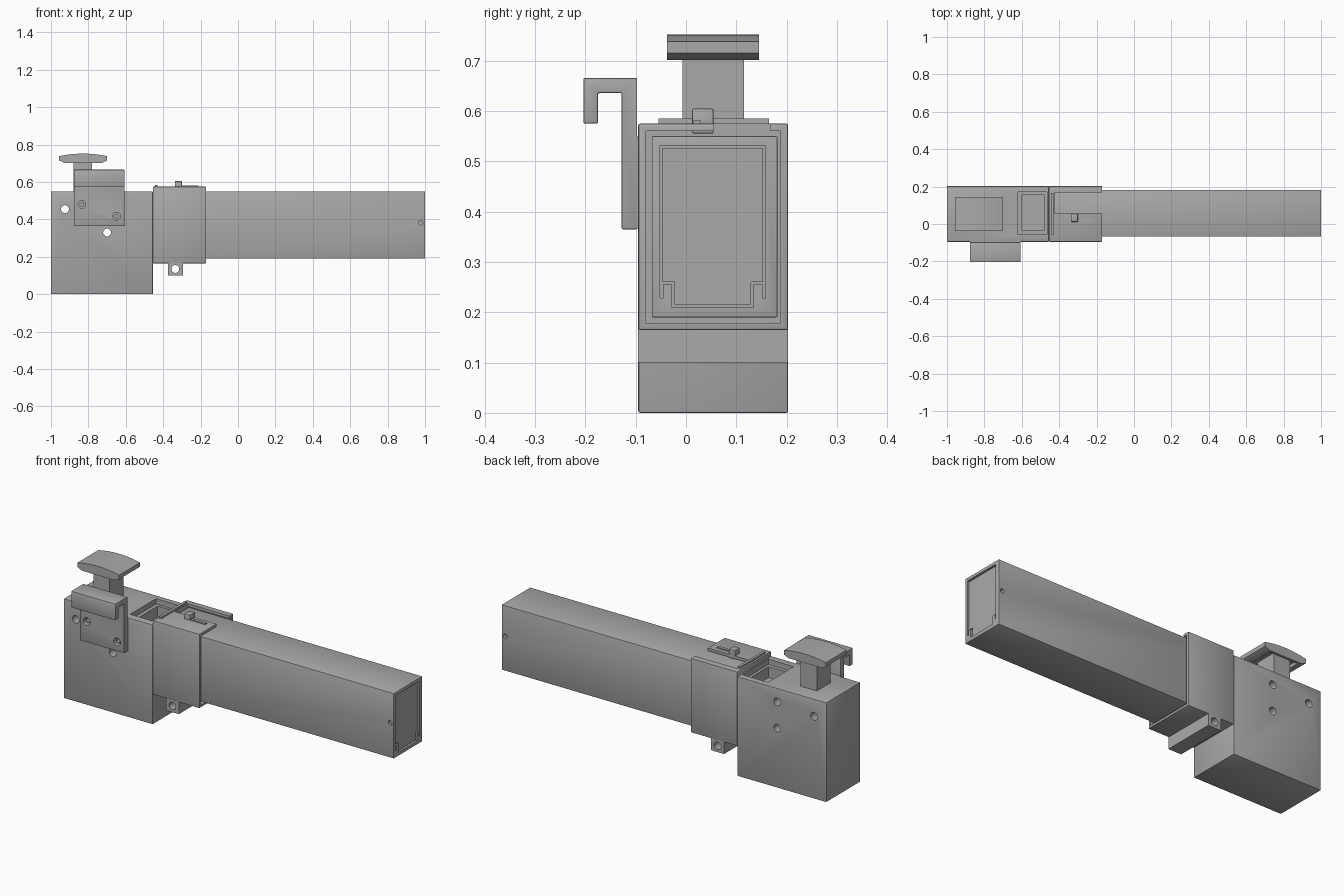
import bpy
import bmesh
import math
from mathutils import Matrix, Vector

if "Cube" in bpy.data.objects:
    bpy.data.objects.remove(bpy.data.objects["Cube"])

GREY = (0.4, 0.4, 0.4, 1)
grey = bpy.data.materials.new("plain grey")
grey.use_nodes = True
grey.diffuse_color = GREY
grey.node_tree.nodes["Principled BSDF"].inputs["Base Color"].default_value = GREY


def finish(name, bm, bevel=0):
    """Turn a bmesh into a named grey object."""
    bmesh.ops.recalc_face_normals(bm, faces=bm.faces)
    if bevel:
        bmesh.ops.bevel(bm, geom=bm.edges[:], offset=bevel, segments=2,
                        profile=0.5, affect='EDGES')
    mesh = bpy.data.meshes.new(name)
    bm.to_mesh(mesh)
    bm.free()
    mesh.materials.append(grey)
    ob = bpy.data.objects.new(name, mesh)
    bpy.context.collection.objects.link(ob)
    return ob


def box(name, x, y, z, bevel=0):
    """Box given by its (low, high) range on each axis."""
    bm = bmesh.new()
    spans = (x, y, z)
    size = [b - a for a, b in spans]
    mid = Vector([(a + b) / 2 for a, b in spans])
    bmesh.ops.create_cube(bm, size=1, matrix=Matrix.Translation(mid) @ Matrix.Diagonal((*size, 1)))
    return finish(name, bm, bevel)


def prism(name, points, axis, low, high, bevel=0):
    """Extrude an outline along x (points are y, z) or y (points are x, z)."""
    bm = bmesh.new()
    place = (lambda p: (low, p[0], p[1])) if axis == 'x' else (lambda p: (p[0], low, p[1]))
    face = bm.faces.new([bm.verts.new(place(p)) for p in points])
    out = bmesh.ops.extrude_face_region(bm, geom=[face])
    step = (high - low, 0, 0) if axis == 'x' else (0, high - low, 0)
    bmesh.ops.translate(bm, vec=step, verts=[v for v in out["geom"] if isinstance(v, bmesh.types.BMVert)])
    return finish(name, bm, bevel)


def rod(name, x, z, radius, y=(-0.4, 0.4)):
    """Round rod along y."""
    bm = bmesh.new()
    turn = Matrix.Translation((x, sum(y) / 2, z)) @ Matrix.Rotation(math.pi / 2, 4, 'X')
    bmesh.ops.create_cone(bm, cap_ends=True, segments=24, radius1=radius, radius2=radius,
                          depth=y[1] - y[0], matrix=turn)
    return finish(name, bm)


def cut(ob, *cutters):
    """Subtract the cutters and remove them."""
    bpy.context.view_layer.objects.active = ob
    for c in cutters:
        c.hide_render = True
        mod = ob.modifiers.new("cut", 'BOOLEAN')
        mod.operation = 'DIFFERENCE'
        mod.solver = 'EXACT'
        mod.object = c
        bpy.ops.object.modifier_apply(modifier=mod.name)
        bpy.data.objects.remove(c)
    return ob


WIDE = (-0.095, 0.203)

# Rear housing with a top pocket and three cross holes
housing = box("housing", (-1, -0.455), WIDE, (0, 0.55), 0.004)
cut(housing,
    box("pocket", (-0.62, -0.465), (-0.055, 0.17), (0.52, 0.7)),
    box("deep_pocket", (-0.60, -0.48), (-0.035, 0.155), (0.46, 0.7)),
    *[rod("hole", x, z, 0.021) for x, z in ((-0.925, 0.455), (-0.70, 0.33), (-0.70, 0.475))])

# Sleeve that holds the tube, open at its end and along a window on top
sleeve = box("sleeve", (-0.455, -0.17), WIDE, (0.165, 0.575), 0.004)
cut(sleeve,
    box("cavity", (-0.425, 0), (-0.08, 0.188), (0.178, 0.56)),
    box("window", (-0.425, 0), (0.055, 0.168), (0.5, 0.7)))
box("sleeve_ridge", (-0.445, -0.43), (-0.055, 0.165), (0.57, 0.585))

# Pivot lug below the sleeve
cut(box("pivot_lug", (-0.375, -0.295), WIDE, (0.1, 0.168)), rod("hole", -0.335, 0.135, 0.021))

# Sliding latch on top
box("latch_knob", (-0.338, -0.30), (0.012, 0.055), (0.555, 0.605), 0.004)
box("latch_arm", (-0.31, -0.21), (0.014, 0.03), (0.57, 0.581))

# Long tube with a recessed end and a pin hole
tube = box("tube", (-0.43, 1), (-0.068, 0.182), (0.19, 0.55), 0.003)


def end_outline(gap):
    """Tall panel that narrows to a tongue at the bottom."""
    left, right, top, step, low = -0.052 + gap, 0.158 - gap, 0.532 - gap, 0.255 + gap, 0.21 + gap
    return [(left, top), (left, step), (left + 0.024, step), (left + 0.024, low),
            (right - 0.024, low), (right - 0.024, step), (right, step), (right, top)]


cut(tube,
    prism("end_recess", end_outline(0), 'x', 0.97, 1.1),
    *[box("slit", (0.97, 1.1), (y, y + 0.006), (0.228, 0.26)) for y in (-0.052, 0.152)],
    rod("pin_hole", 0.977, 0.382, 0.012, (-0.4, -0.055)),
    rod("pin_hole", 0.977, 0.382, 0.012, (0.165, 0.4)))
prism("end_panel", end_outline(0.005), 'x', 0.96, 0.994)

# Belt hook on the front, fixed by two screws
hook = prism("belt_hook", [(-0.097, 0.365), (-0.097, 0.666), (-0.204, 0.666), (-0.204, 0.575),
                           (-0.175, 0.575), (-0.175, 0.636), (-0.128, 0.636), (-0.128, 0.365)],
             'x', -0.878, -0.607, 0.003)
for x, z in ((-0.835, 0.48), (-0.65, 0.417)):
    cut(hook, rod("screw_hole", x, z, 0.021, (-0.15, -0.09)))
    rod("screw", x, z, 0.012, (-0.118, -0.09))
box("hook_pad", (-0.878, -0.607), (-0.099, -0.09), (0.366, 0.55))

# Plunger: square stem and a domed cap with a hollow underside
box("plunger_stem", (-0.88, -0.78), (-0.007, 0.115), (0.5, 0.73))
mid, half = -0.828, 0.128
dome = [(mid + half * t / 6, 0.752 - 0.014 * (t / 6) ** 2) for t in range(-6, 7)]
rim = [(mid + half, 0.715), (mid + 0.1, 0.702), (mid - 0.1, 0.702), (mid - half, 0.715)]
cap = prism("plunger_cap", dome + rim, 'y', -0.038, 0.145)
cut(cap, box("underside", (mid - 0.085, mid + 0.085), (-0.025, 0.132), (0.6, 0.72)))

# Smooth rounded parts while keeping crisp edges
bpy.ops.object.select_all(action='DESELECT')
for ob in bpy.context.scene.objects:
    if ob.type == 'MESH' and ob.data.materials and ob.data.materials[0] == grey:
        ob.select_set(True)
        bpy.context.view_layer.objects.active = ob
bpy.ops.object.shade_smooth_by_angle(angle=math.radians(30))
